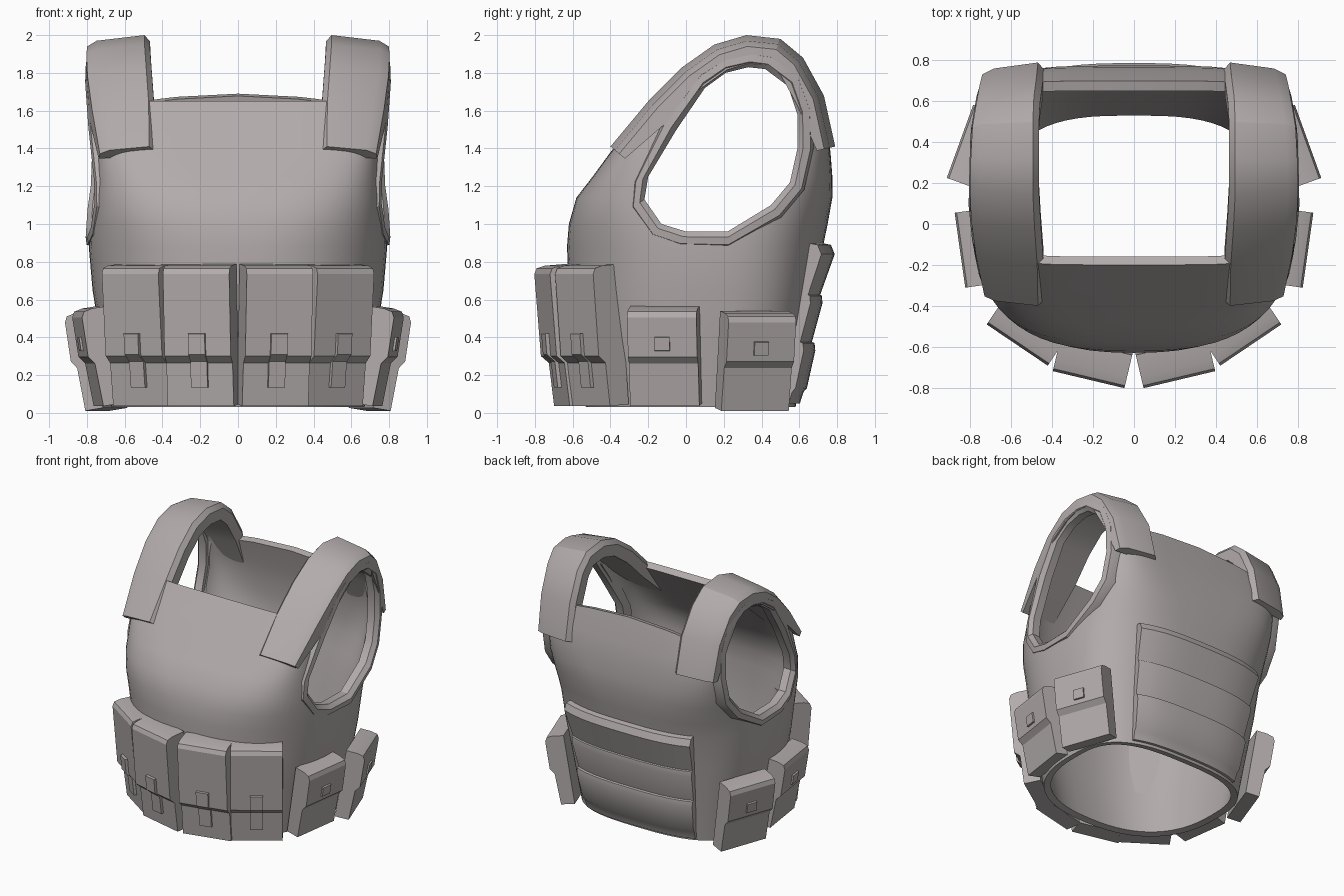
import bpy, bmesh, math
from mathutils import Matrix, Vector

if "Cube" in bpy.data.objects:
    bpy.data.objects.remove(bpy.data.objects["Cube"])

fabric = bpy.data.materials.new("warm_grey_fabric")
fabric.diffuse_color = (0.45, 0.41, 0.41, 1)
fabric.use_nodes = True
fabric.node_tree.nodes["Principled BSDF"].inputs["Base Color"].default_value = fabric.diffuse_color


def finish(name, bm, angle=35):
    me = bpy.data.meshes.new(name)
    bm.to_mesh(me)
    bm.free()
    me.materials.append(fabric)
    ob = bpy.data.objects.new(name, me)
    bpy.context.collection.objects.link(ob)
    smooth(ob, angle)
    return ob


def smooth(ob, angle):
    bpy.ops.object.select_all(action='DESELECT')
    ob.select_set(True)
    bpy.context.view_layer.objects.active = ob
    bpy.ops.object.shade_smooth_by_angle(angle=math.radians(angle))


def loft(bm, sections, cyclic=False, caps=True):
    """Skin a list of closed cross-sections."""
    rows = [[bm.verts.new(p) for p in s] for s in sections]
    n = len(rows[0])
    for i in range(len(rows) if cyclic else len(rows) - 1):
        a, b = rows[i], rows[(i + 1) % len(rows)]
        for j in range(n):
            k = (j + 1) % n
            bm.faces.new((a[j], a[k], b[k], b[j]))
    if caps and not cyclic:
        bm.faces.new(rows[0])
        bm.faces.new(rows[-1])


def both_sides(name, sections, cyclic=False, angle=35):
    """Loft a closed solid and its mirror image across x = 0."""
    bm = bmesh.new()
    for s in (1, -1):
        loft(bm, [[(s * p[0], p[1], p[2]) for p in sec] for sec in sections], cyclic)
    bmesh.ops.recalc_face_normals(bm, faces=bm.faces)
    return finish(name, bm, angle)


def lerp_table(table, t):
    if t <= table[0][0]:
        return table[0][1:]
    for a, b in zip(table, table[1:]):
        if t <= b[0]:
            f = (t - a[0]) / (b[0] - a[0])
            return [u + (v - u) * f for u, v in zip(a[1:], b[1:])]
    return table[-1][1:]


# Torso rings: height, half width, front y, back y, centre y, front and back squareness
TORSO = [(0.03, .67, -.53, .58, .10, 2.4, 2.9), (0.40, .73, -.60, .635, .10, 2.4, 2.9),
         (0.65, .77, -.62, .68, .10, 2.4, 2.9), (0.88, .79, -.63, .725, .10, 2.5, 2.9),
         (1.00, .785, -.62, .75, .10, 2.8, 3.2), (1.14, .775, -.58, .775, .12, 3.3, 3.8),
         (1.25, .765, -.495, .775, .15, 4.0, 4.6), (1.38, .755, -.40, .765, .20, 5.5, 5.5),
         (1.50, .755, -.31, .745, .25, 5.5, 5.5), (1.65, .755, -.20, .70, .28, 5.5, 5.5)]


def torso_ring(z, count=64):
    a, yf, yb, yc, nf, nb = lerp_table(TORSO, z)
    pts = []
    for i in range(count):
        t = 2 * math.pi * i / count
        c, s = math.cos(t), math.sin(t)
        n = nb if s > 0 else nf
        x = a * math.copysign(abs(c) ** (2 / n), c)
        d = abs(s) ** (2 / n)
        y = yc + (yb - yc) * d if s > 0 else yc - (yc - yf) * d
        lift = .04 * max(0, 1 - (x / .5) ** 2) if z > 1.6 and s > 0 else 0
        pts.append((x, y, z + lift))
    return pts


def back_y(x, z):
    a, yf, yb, yc, nf, n = lerp_table(TORSO, z)
    return yc + (yb - yc) * (1 - min(1, abs(x) / a) ** n) ** (1 / n)


# Armhole outline (y, z) and sideways position of its rim
HOLE = [(.33, 1.83), (.42, 1.82), (.54, 1.73), (.59, 1.58), (.59, 1.40), (.55, 1.22),
        (.45, 1.10), (.22, .96), (0, .96), (-.13, 1.00), (-.22, 1.13), (-.20, 1.25),
        (-.05, 1.50), (.10, 1.72), (.21, 1.80)]
RIM_X = [(-.36, .735), (-.29, .75), (-.10, .79), (.10, .81), (.45, .80), (.66, .765), (.80, .73)]


def rim_x(y):
    return lerp_table(RIM_X, y)[0]


def grow(p, d):
    v = Vector((p[0] - .2, p[1] - 1.4))
    v *= (v.length + d) / v.length
    return v.x + .2, v.y + 1.4


# Torso shell, thickened inward, with the armholes cut out
bm = bmesh.new()
loft(bm, [torso_ring(r[0]) for r in TORSO], caps=False)
torso = finish("torso_shell", bm)
cutter = both_sides("armhole_cutter", [[(x, *grow(p, .025)) for p in HOLE] for x in (.5, 1.1)])
cutter.hide_render = True
mod = torso.modifiers.new("thickness", 'SOLIDIFY')
mod.thickness, mod.offset = .05, -1
cut = torso.modifiers.new("armholes", 'BOOLEAN')
cut.operation, cut.object, cut.solver = 'DIFFERENCE', cutter, 'EXACT'
bpy.context.view_layer.objects.active = torso
for m in ("thickness", "armholes"):
    bpy.ops.object.modifier_apply(modifier=m)
bpy.data.objects.remove(cutter)
smooth(torso, 35)

# Armhole rims
rim = []
for p in HOLE:
    sec = []
    for d, dx in ((0, -.09), (0, -.03), (.03, 0), (.07, -.005), (.085, -.06), (.085, -.09)):
        y, z = grow(p, d)
        sec.append((rim_x(y) + dx, y, z))
    rim.append(sec)
both_sides("armhole_rim", rim, cyclic=True, angle=30)

# Shoulder straps: outer path (y, z), thickness laid inward along the normal
PATH = [(-.40, 1.41), (-.20, 1.65), (-.02, 1.83), (.15, 1.95), (.32, 2.0), (.50, 1.98),
        (.62, 1.88), (.73, 1.68), (.79, 1.41)]
strap = []
for i, p in enumerate(PATH):
    q0, q1 = PATH[max(i - 1, 0)], PATH[min(i + 1, len(PATH) - 1)]
    t = Vector((q1[0] - q0[0], q1[1] - q0[1])).normalized()
    nrm = Vector((t.y, -t.x))
    xi = .44 + .025 * max(0, min(1, (p[1] - 1.6) / .35))
    base = .10 if i in (0, len(PATH) - 1) else .15
    sec = []
    for x, d in ((xi, .035), (xi + .03, 0), (None, .03), (0, .06), (0, base), (xi, base - .03)):
        y, z = Vector(p) + nrm * d
        xo = rim_x(y) - .005
        sec.append((xo - .05 if x is None else (x or xo), y, z))
    strap.append(sec)
both_sides("shoulder_strap", strap, angle=30)

# Back panel: three overlapping padded rows following the torso
ROWS = [(.05, 0), (.05, .02), (.11, .03), (.13, .045), (.33, .06), (.37, .05), (.375, .035),
        (.58, .055), (.62, .045), (.625, .035), (.84, .07), (.89, .04), (.90, 0)]
bm = bmesh.new()
grid = []
for z, th in ROWS:
    half = .45 + .08 * z
    row = []
    for i in range(-7, 8):
        f = max(-1, min(1, i / 6))
        x = f * half
        lift = -.015 if abs(i) == 7 or th == 0 else th
        # push out along an approximate surface normal
        row.append(bm.verts.new((x + .4 * x * lift, back_y(x, z) + lift, z)))
    grid.append(row)
for a, b in zip(grid, grid[1:]):
    for j in range(14):
        bm.faces.new((a[j + 1], a[j], b[j], b[j + 1]))
finish("back_panel", bm, 30)


# Pouches: a side profile (depth, height) extruded sideways, leaned and turned outward
def extrude_part(name, profile, width, base, normal, lean):
    out = Vector((normal[0], normal[1], 0)).normalized()
    side = Vector((-out.y, out.x, 0))
    turn = Matrix.Rotation(math.radians(lean), 3, side)
    sections = []
    for w in (-width / 2, width / 2):
        sections.append([Vector(base) + side * w + turn @ (out * d + Vector((0, 0, h)))
                         for d, h in profile])
    both_sides(name, sections, angle=25)


def pouch(name, width, d, h, flap, lip, base, normal, lean):
    extrude_part(name, [(-.01, 0), (d - .01, 0), (d, flap - .04), (d + lip, flap),
                        (d + lip, h - .04), (d + lip - .015, h - .01), (d + lip - .06, h), (-.01, h)],
                 width, base, normal, lean)


FRONT = [("inner_front", (.172, -.55, .045), (.23, -.97)),
         ("outer_front", (.45, -.412, .045), (.56, -.83))]
for name, base, normal in FRONT:
    pouch(name + "_pouch", .36, .12, .745, .27, .04, base, normal, 4.7)
    # closing tab bent over the flap edge
    extrude_part(name + "_tab", [(.11, .10), (.135, .10), (.14, .24), (.18, .28), (.18, .39),
                                 (.15, .39), (.15, .28), (.11, .24)],
                 .09, base, normal, 4.7)

SIDE = [("side", .37, (.65, -.10, .05), (.99, -.14)),
        ("rear_side", .38, (.66, .335, .025), (.94, .34))]
for name, width, base, normal in SIDE:
    pouch(name + "_pouch", width, .10, .52, .27, .03, base, normal, 9)
    # small square fastener
    extrude_part(name + "_fastener", [(.12, .30), (.142, .305), (.142, .375), (.12, .38)],
                 .08, base, normal, 9)
